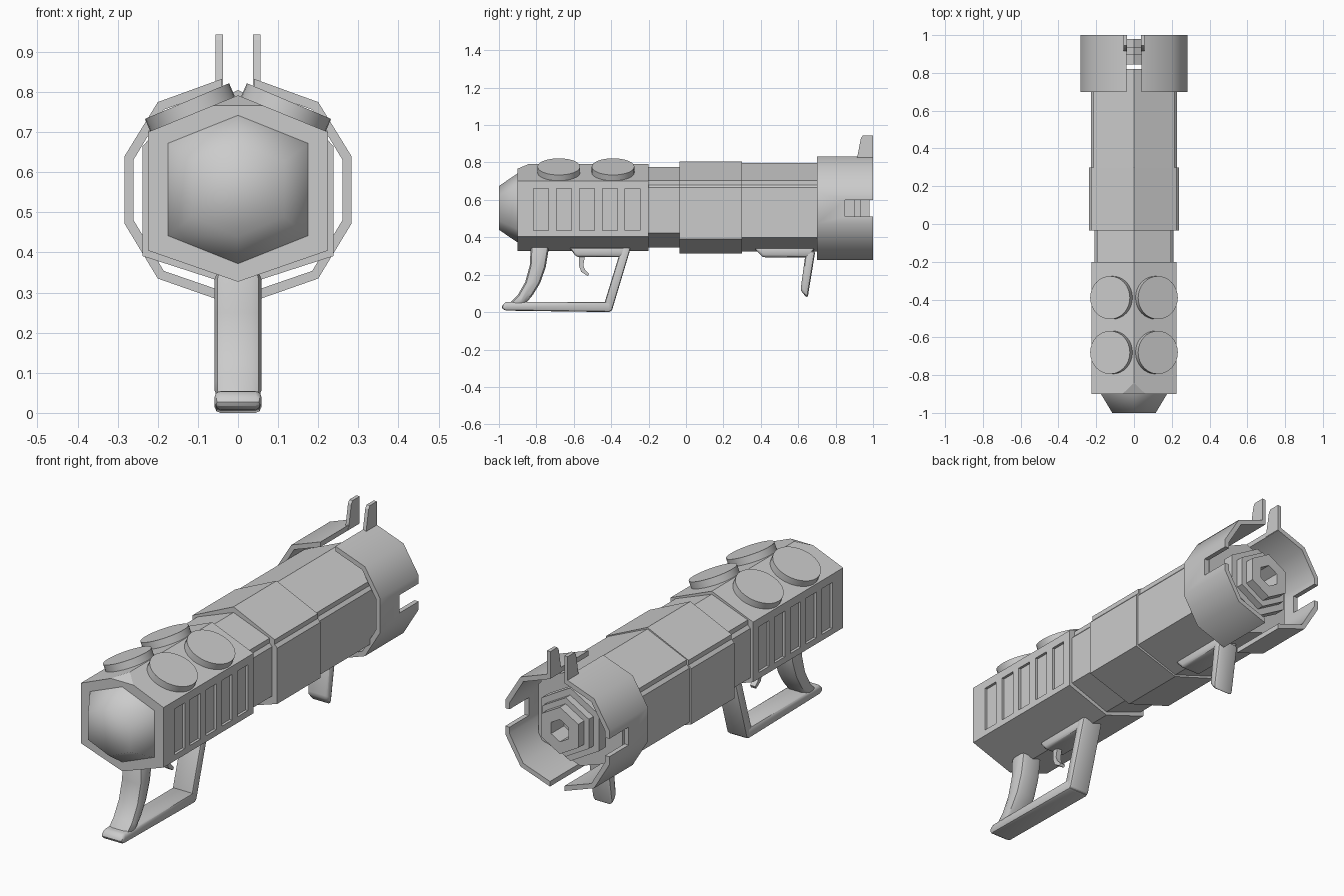
import bpy, bmesh, math
from mathutils import Vector, Matrix

if "Cube" in bpy.data.objects:
    bpy.data.objects.remove(bpy.data.objects["Cube"])

CZ = 0.557  # height of the barrel axis


def finish(name, bm, bevel=0, smooth=None):
    bmesh.ops.recalc_face_normals(bm, faces=bm.faces[:])
    me = bpy.data.meshes.new(name)
    bm.to_mesh(me)
    bm.free()
    ob = bpy.data.objects.new(name, me)
    bpy.context.collection.objects.link(ob)
    bpy.ops.object.select_all(action='DESELECT')
    ob.select_set(True)
    bpy.context.view_layer.objects.active = ob
    if bevel:
        m = ob.modifiers.new("bevel", 'BEVEL')
        m.width, m.segments, m.limit_method = bevel, 2, 'ANGLE'
        bpy.ops.object.modifier_apply(modifier=m.name)
    if smooth:
        bpy.ops.object.shade_smooth_by_angle(angle=math.radians(smooth))
    return ob


def loft(name, rings, **kw):
    """Skin equal-length rings of 3D points and cap both ends."""
    bm = bmesh.new()
    vs = [[bm.verts.new(p) for p in r] for r in rings]
    n = len(vs[0])
    for a, b in zip(vs, vs[1:]):
        for i in range(n):
            j = (i + 1) % n
            bm.faces.new((a[i], a[j], b[j], b[i]))
    bm.faces.new(vs[0])
    bm.faces.new(vs[-1])
    return finish(name, bm, **kw)


def prism_y(name, pts, y0, y1, **kw):
    return loft(name, [[(x, y, z) for x, z in pts] for y in (y0, y1)], **kw)


def prism_x(name, pts, x0, x1, **kw):
    return loft(name, [[(x, y, z) for y, z in pts] for x in (x0, x1)], **kw)


def mirrored(pts):
    """Close a right-half profile whose first and last points lie on x = 0."""
    return pts + [(-x, z) for x, z in reversed(pts[1:-1])]


def hexagon(y, w, side, apex):
    return [(x, y, CZ + z) for x, z in
            mirrored([(0, -apex), (w, -side), (w, side), (0, apex)])]


def cut(ob, boxes):
    """Subtract a list of (min, max) boxes."""
    bm = bmesh.new()
    for lo, hi in boxes:
        lo, hi = Vector(lo), Vector(hi)
        mat = Matrix.Translation((lo + hi) / 2) @ Matrix.Diagonal((*(hi - lo), 1))
        bmesh.ops.create_cube(bm, size=1, matrix=mat)
    c = finish("cutter", bm)
    c.hide_render = True
    m = ob.modifiers.new("cut", 'BOOLEAN')
    m.object, m.operation, m.solver = c, 'DIFFERENCE', 'EXACT'
    bpy.context.view_layer.objects.active = ob
    bpy.ops.object.modifier_apply(modifier=m.name)
    bpy.data.objects.remove(c)


# rear housing, with its top front corner sliced off and side vents recessed
housing = prism_y("rear_housing", mirrored([(0, .327), (.225, .405), (.225, .70), (0, .792)]), -.9, -.2)
bm = bmesh.new()
bm.from_mesh(housing.data)
r = bmesh.ops.bisect_plane(bm, geom=bm.verts[:] + bm.edges[:] + bm.faces[:],
                           plane_co=(0, -.9, .767), plane_no=(0, -.025, .06), clear_outer=True)
bmesh.ops.holes_fill(bm, edges=[e for e in bm.edges if e.is_boundary])
bm.to_mesh(housing.data)
bm.free()
vents = []
for i in range(5):
    y = -.775 + i * .1225
    for s in (-1, 1):
        a, b = sorted((s * .212, s * .3))
        vents.append(((a, y - .04, .435), (b, y + .04, .66)))
cut(housing, vents)

# rounded end cap
loft("end_cap", [hexagon(-.89, .178, .118, .188), hexagon(-.9, .175, .115, .185),
                 hexagon(-1, .115, .068, .117)], smooth=60)

# barrel sections, each with a groove below the roof
for name, w, lo, hi, y0, y1 in (("barrel_neck", .21, .345, .777, -.21, -.02),
                                ("barrel_sleeve", .238, .314, .805, -.035, .3),
                                ("barrel_front", .228, .323, .797, .29, .82)):
    prism_y(name, mirrored([(0, lo), (w, lo + .077), (w, .665), (w - .014, .68),
                            (w - .014, .703), (0, hi)]), y0, y1)

# four discs lying on the roof slopes
for s in (-1, 1):
    for y in (-.39, -.68):
        bm = bmesh.new()
        bmesh.ops.create_cone(bm, cap_ends=True, segments=32, radius1=.114, radius2=.114, depth=.036,
                              matrix=Matrix.Translation((s * .12, y, .761))
                              @ Matrix.Rotation(s * math.radians(23), 4, 'Y'))
        finish("roof_disc", bm, smooth=35)

# muzzle shells with side slots, and sight fins
shell = [(.04, .833), (.2, .775), (.283, .64), (.283, .472), (.2, .335), (.04, .279),
         (.04, .304), (.185, .354), (.26, .48), (.26, .632), (.185, .756), (.04, .808)]
for s in (-1, 1):
    ob = prism_y("muzzle_shell", [(s * x, z) for x, z in shell], .7, 1)
    a, b = sorted((s * .2, s * .4))
    cut(ob, [((a, .85, .512), (b, 1.1, .6))])
    bpy.ops.object.select_all(action='DESELECT')
    ob.select_set(True)
    bpy.ops.object.shade_smooth_by_angle(angle=math.radians(50))
    prism_x("sight_fin", [(.912, .81), (.935, .93), (.945, .943), (1, .943), (1, .81)], s * .038, s * .056)

# stepped muzzle core with a six-sided bore
loft("muzzle_core", [hexagon(y, w * .87, w / 2, w) for y, w in
                     ((.845, .18), (.9, .18), (.9, .145), (.935, .145), (.935, .115),
                      (.98, .115), (.98, .055), (.88, .055))])

# rear grip and trigger guard frame
prism_x("grip", [(-.83, .36), (-.835, .25), (-.86, .16), (-.9, .09), (-.96, .03), (-.87, .03),
                 (-.82, .09), (-.78, .155), (-.75, .24), (-.73, .36)], -.058, .058, bevel=.025, smooth=40)
prism_x("guard_base", [(-.99, .027), (-.965, .055), (-.40, .055), (-.4, 0), (-.97, 0.008)],
        -.058, .058, bevel=.016, smooth=40)
prism_x("guard_strut", [(-.44, .035), (-.405, .0), (-.395, .012), (-.295, .345), (-.345, .345)],
        -.056, .056, bevel=.016, smooth=40)
prism_x("guard_plate", [(-.625, .345), (-.585, .294), (-.32, .294), (-.298, .345)],
        -.056, .056, bevel=.014, smooth=40)

# curved trigger
prism_x("trigger", [(-.572, .3), (-.573, .25), (-.56, .215), (-.525, .192), (-.518, .205),
                    (-.54, .226), (-.549, .25), (-.54, .3)], -.014, .014)

# front hand stop and its mounting plate
prism_x("front_plate", [(.362, .345), (.41, .293), (.66, .293), (.69, .345)],
        -.056, .056, bevel=.014, smooth=40)
prism_x("front_stop", [(.64, .32), (.612, .115), (.65, .073), (.692, .33)],
        -.056, .056, bevel=.016, smooth=40)
